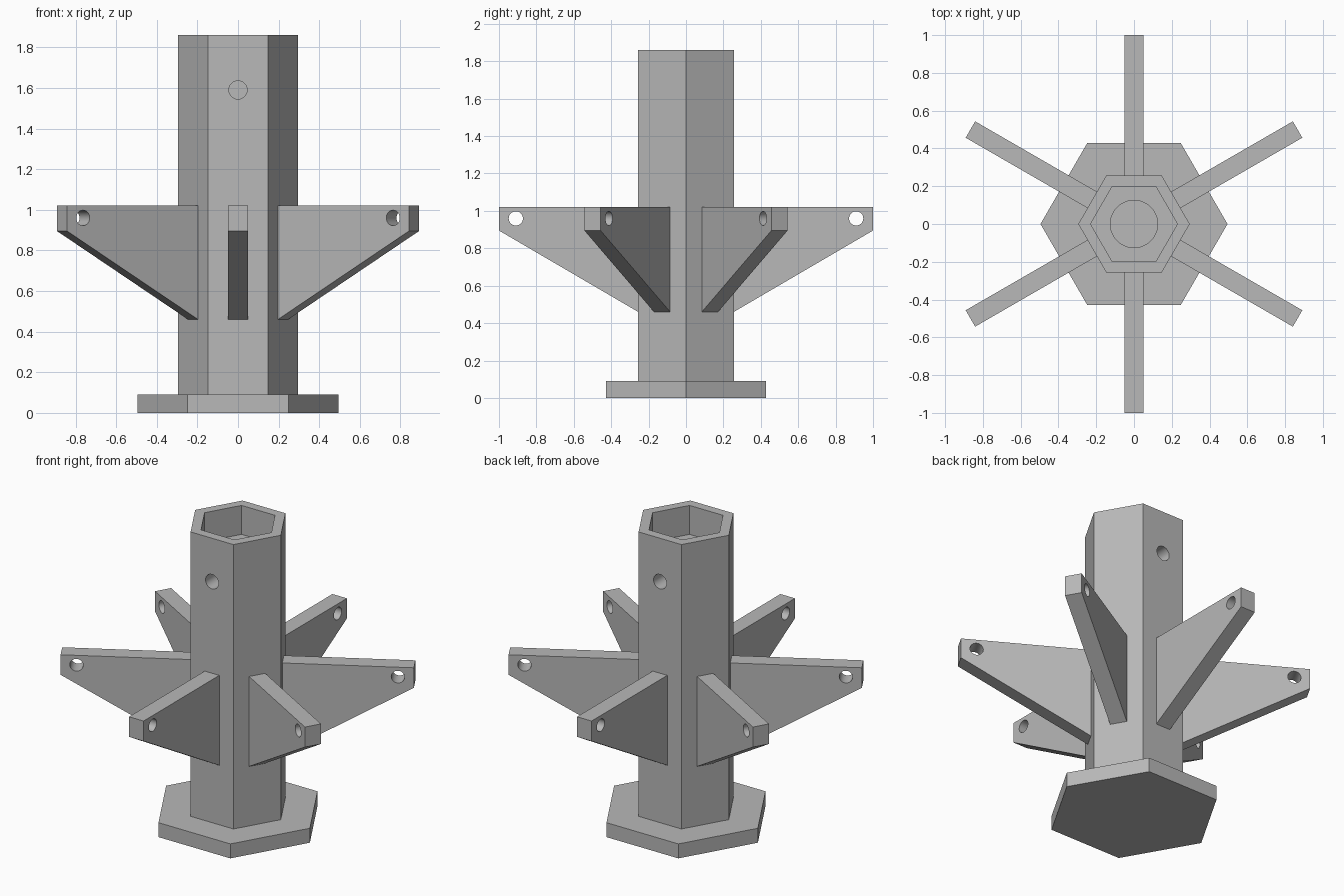
import bpy
import bmesh
from math import cos, pi, radians
from mathutils import Matrix

cube = bpy.data.objects.get("Cube")
if cube:
    bpy.data.objects.remove(cube, do_unlink=True)

# One plain grey for everything
grey = bpy.data.materials.new("plain grey")
grey.use_nodes = True
colour = (0.48, 0.48, 0.48, 1)
grey.diffuse_color = colour
grey.node_tree.nodes["Principled BSDF"].inputs["Base Color"].default_value = colour

TOP = 1.86
BASE_TOP = 0.09
COLUMN_R = 0.295
FACE = COLUMN_R * cos(pi / 6)


def add_object(name, bm):
    bmesh.ops.recalc_face_normals(bm, faces=bm.faces)
    mesh = bpy.data.meshes.new(name)
    bm.to_mesh(mesh)
    bm.free()
    mesh.materials.append(grey)
    obj = bpy.data.objects.new(name, mesh)
    bpy.context.collection.objects.link(obj)
    return obj


def prism(name, sides, radius, z0, z1):
    """Upright prism; six-sided ones have corners on the x axis."""
    bm = bmesh.new()
    turn = Matrix.Translation((0, 0, (z0 + z1) / 2)) @ Matrix.Rotation(pi / 2, 4, "Z")
    bmesh.ops.create_cone(bm, cap_ends=True, segments=sides, radius1=radius,
                          radius2=radius, depth=z1 - z0, matrix=turn)
    # Put a corner on +x whichever way the primitive starts
    if sides == 6 and max(v.co.x for v in bm.verts) < radius * 0.99:
        bmesh.ops.rotate(bm, verts=bm.verts, matrix=Matrix.Rotation(pi / 6, 3, "Z"))
    return add_object(name, bm)


def pin(name, radius, length, centre):
    """Round cutter lying along y."""
    bm = bmesh.new()
    place = Matrix.Translation(centre) @ Matrix.Rotation(pi / 2, 4, "X")
    bmesh.ops.create_cone(bm, cap_ends=True, segments=32, radius1=radius,
                          radius2=radius, depth=length, matrix=place)
    return add_object(name, bm)


def cut(target, cutter):
    cutter.hide_render = True
    mod = target.modifiers.new("cut", "BOOLEAN")
    mod.operation = "DIFFERENCE"
    mod.solver = "EXACT"
    mod.object = cutter
    bpy.context.view_layer.objects.active = target
    bpy.ops.object.modifier_apply(modifier=mod.name)
    bpy.data.objects.remove(cutter, do_unlink=True)


def smooth(obj):
    bpy.ops.object.select_all(action="DESELECT")
    obj.select_set(True)
    bpy.context.view_layer.objects.active = obj
    bpy.ops.object.shade_smooth_by_angle(angle=radians(30))


# Foot plate
prism("base_plate", 6, 0.495, 0, BASE_TOP)

# Column with a six-sided socket, a round recess in its floor and two blind side holes
column = prism("column", 6, COLUMN_R, BASE_TOP, TOP)
socket_floor = TOP - 0.18
cut(column, prism("socket_cutter", 6, 0.23, socket_floor, TOP + 0.1))
cut(column, prism("recess_cutter", 48, 0.125, socket_floor - 0.12, socket_floor + 0.05))
for side in (-1, 1):
    cut(column, pin("side_hole_cutter", 0.045, 0.2, (0, side * FACE, 1.59)))
smooth(column)

# Six tapered fins, each with a hole near the tip
profile = [(FACE - 0.005, 1.02), (1, 1.02), (1, 0.895), (FACE - 0.005, 0.457)]
bm = bmesh.new()
face = bm.faces.new([bm.verts.new((x, -0.05, z)) for x, z in profile])
ext = bmesh.ops.extrude_face_region(bm, geom=[face])
moved = [g for g in ext["geom"] if isinstance(g, bmesh.types.BMVert)]
bmesh.ops.translate(bm, verts=moved, vec=(0, 0.1, 0))
fin = add_object("fin_1", bm)
cut(fin, pin("fin_hole_cutter", 0.038, 0.3, (0.91, 0, 0.96)))
smooth(fin)
fin.rotation_euler.z = pi / 6
for i in range(1, 6):
    copy = fin.copy()
    copy.name = f"fin_{i + 1}"
    copy.rotation_euler.z = pi / 6 + i * pi / 3
    bpy.context.collection.objects.link(copy)
